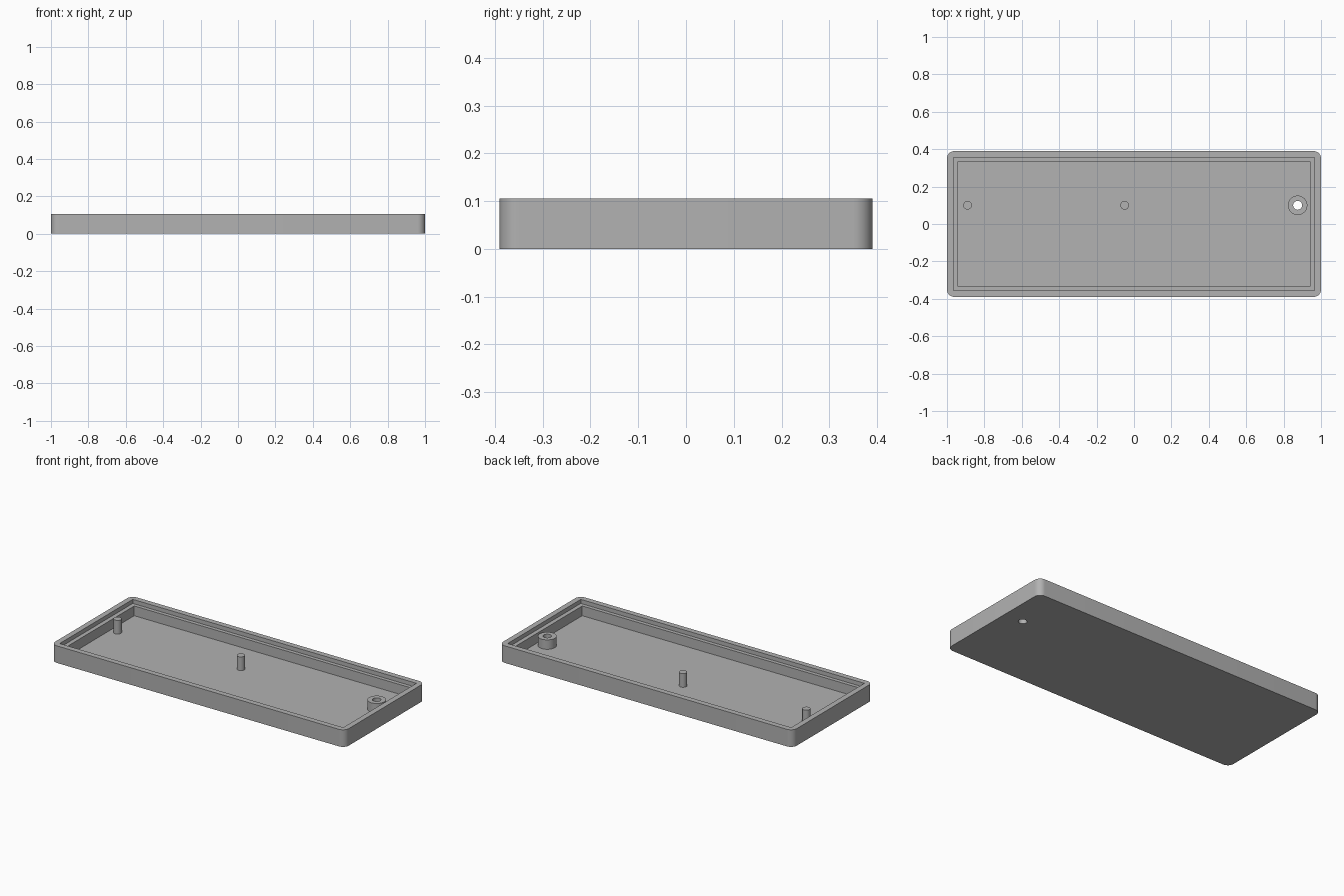
import bpy, bmesh, math

if "Cube" in bpy.data.objects:
    bpy.data.objects.remove(bpy.data.objects["Cube"])

L, W, H = 1.0, 0.39, 0.105      # half length, half width, height
FLOOR, LEDGE = 0.02, 0.08       # floor top and rebate ledge heights
R = 0.04                        # outer corner radius

grey = bpy.data.materials.new("plain grey")
grey.diffuse_color = (0.445, 0.445, 0.445, 1)
grey.use_nodes = True
grey.node_tree.nodes["Principled BSDF"].inputs["Base Color"].default_value = grey.diffuse_color


def prism(name, outline, z0, z1):
    """Extrude a closed 2D outline from z0 to z1."""
    bm = bmesh.new()
    face = bm.faces.new([bm.verts.new((x, y, z0)) for x, y in outline])
    ext = bmesh.ops.extrude_face_region(bm, geom=[face])["geom"]
    for v in ext:
        if isinstance(v, bmesh.types.BMVert):
            v.co.z = z1
    bmesh.ops.recalc_face_normals(bm, faces=bm.faces[:])
    mesh = bpy.data.meshes.new(name)
    bm.to_mesh(mesh)
    bm.free()
    mesh.materials.append(grey)
    ob = bpy.data.objects.new(name, mesh)
    bpy.context.collection.objects.link(ob)
    return ob


def rectangle(hx, hy):
    return [(-hx, -hy), (hx, -hy), (hx, hy), (-hx, hy)]


def rounded(hx, hy, r, steps=10):
    pts = []
    for k, (sx, sy) in enumerate([(1, 1), (-1, 1), (-1, -1), (1, -1)]):
        for i in range(steps + 1):
            a = math.pi / 2 * (k + i / steps)
            pts.append((sx * (hx - r) + r * math.cos(a), sy * (hy - r) + r * math.sin(a)))
    return pts


def circle(cx, cy, r, n=32):
    return [(cx + r * math.cos(2 * math.pi * i / n), cy + r * math.sin(2 * math.pi * i / n))
            for i in range(n)]


def cut(ob, cutter):
    mod = ob.modifiers.new("cut", 'BOOLEAN')
    mod.operation, mod.solver, mod.object = 'DIFFERENCE', 'EXACT', cutter
    bpy.context.view_layer.objects.active = ob
    bpy.ops.object.modifier_apply(modifier=mod.name)


# Parts: tray shell, two locating pins and the screw boss
tray = prism("tray", rounded(L, W, R), 0, H)
pins = [prism("locating_pin", circle(x, 0.1, 0.023), FLOOR, H - 0.001) for x in (-0.89, -0.05)]
boss = prism("screw_boss", circle(0.875, 0.1, 0.052), FLOOR, 0.078)

# Cutters: main pocket, lid rebate and screw hole
pocket = prism("pocket_cutter", rectangle(0.94, 0.333), FLOOR, 0.2)
rebate = prism("rebate_cutter", rectangle(0.966, 0.356), LEDGE, 0.2)
hole = prism("hole_cutter", circle(0.875, 0.1, 0.024), -0.1, 0.2)
for cutter in (pocket, rebate, hole):
    cut(tray, cutter)
cut(boss, hole)
for cutter in (pocket, rebate, hole):
    bpy.data.objects.remove(cutter)

# Smooth the round walls, keep the edges crisp
bpy.ops.object.select_all(action='DESELECT')
for ob in [tray, boss] + pins:
    ob.select_set(True)
bpy.context.view_layer.objects.active = tray
bpy.ops.object.shade_smooth_by_angle(angle=math.radians(30))
